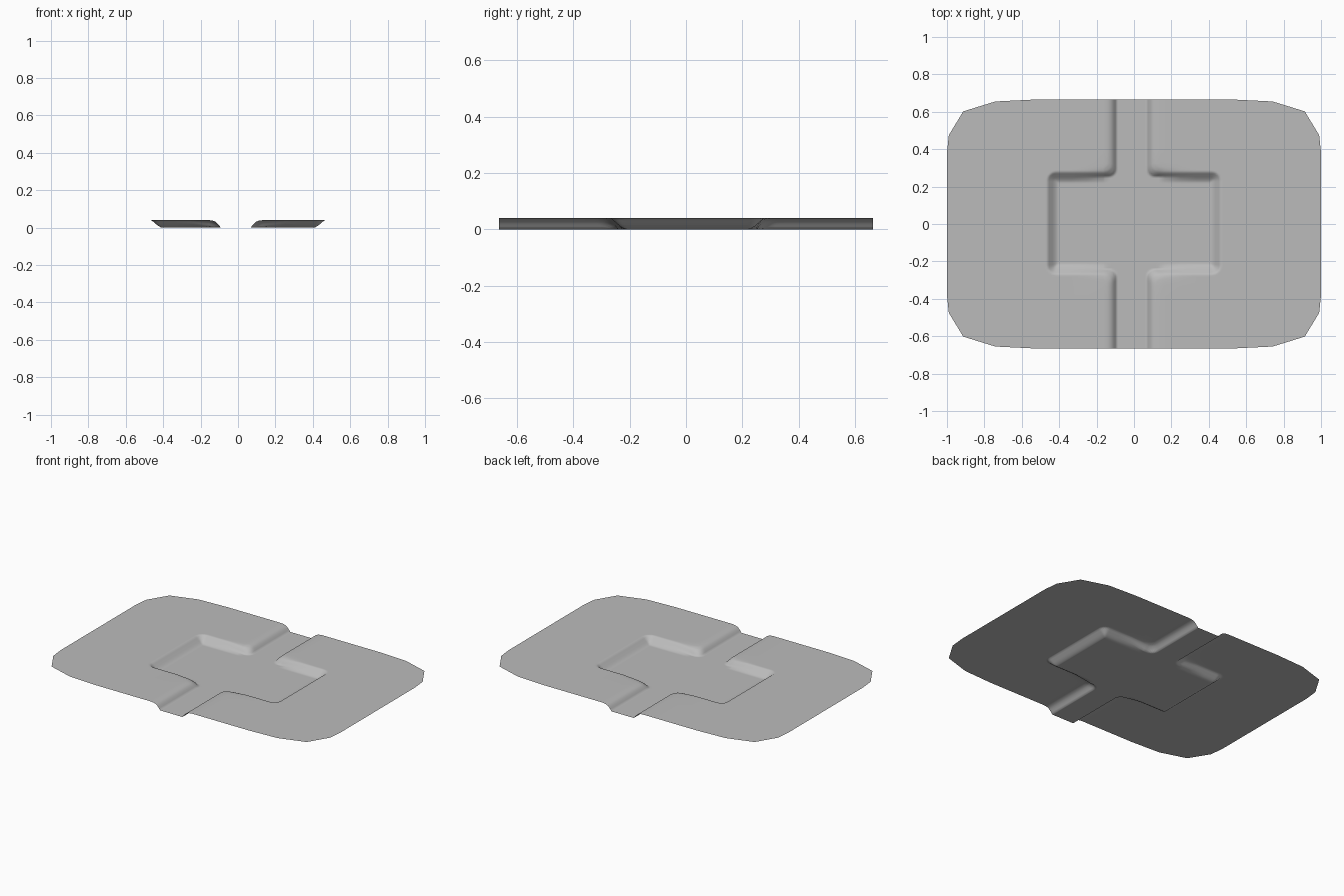
import bpy
import bmesh
from math import hypot
from mathutils import Vector

if "Cube" in bpy.data.objects:
    bpy.data.objects.remove(bpy.data.objects["Cube"], do_unlink=True)

HALF_X, HALF_Y, DEPTH = 1.0, 0.665, 0.04
BOX_X, BOX_Y, BOX_MID = 0.445, 0.255, 0.005
CHANNEL_HALF, CHANNEL_MID = 0.088, -0.012

# Wall profiles: distance outward from the recess outline, height
BOX_WALL = [(-0.035, 0), (-0.018, 0.009), (0.008, 0.031), (0.018, DEPTH)]
CHANNEL_WALL = [(-0.007, 0), (0.002, 0.014), (0.018, 0.03), (0.035, 0.037), (0.06, DEPTH)]


def profile_height(profile, d):
    if d <= profile[0][0]:
        return 0.0
    for (d0, z0), (d1, z1) in zip(profile, profile[1:]):
        if d <= d1:
            return z0 + (z1 - z0) * (d - d0) / (d1 - d0)
    return DEPTH


def rounded_box(x, y, radius=0.03):
    qx = abs(x) - BOX_X + radius
    qy = abs(y - BOX_MID) - BOX_Y + radius
    return hypot(max(qx, 0), max(qy, 0)) + min(max(qx, qy), 0) - radius


def height(x, y, blend=0.05):
    box = rounded_box(x, y)
    channel = abs(x - CHANNEL_MID) - CHANNEL_HALF
    h = max(blend - abs(box - channel), 0) / blend
    d = min(box, channel) - h * h * blend / 4
    t = min(max((abs(x) - 0.13) / 0.1, 0), 1)
    return (1 - t) * profile_height(CHANNEL_WALL, d) + t * profile_height(BOX_WALL, d)


def grid_lines(limit, walls):
    """Coarse lines everywhere, close lines around the walls."""
    fine = [w + 0.008 * i for w in walls for i in range(-8, 9)]
    coarse = [-limit + 2 * limit * i / 24 for i in range(25)]
    coarse = [c for c in coarse if all(abs(c - f) > 0.012 for f in fine)]
    return sorted(set(fine + coarse))


# Sheet with the recess pressed into it
xs = grid_lines(HALF_X, [-BOX_X, CHANNEL_MID - CHANNEL_HALF, CHANNEL_MID + CHANNEL_HALF, BOX_X])
ys = grid_lines(HALF_Y, [BOX_MID - BOX_Y, BOX_MID + BOX_Y])
bm = bmesh.new()
rows = [[bm.verts.new((x, y, height(x, y))) for x in xs] for y in ys]
for low, high in zip(rows, rows[1:]):
    for i in range(len(xs) - 1):
        bm.faces.new((low[i], low[i + 1], high[i + 1], high[i]))

# Trim the four corners
corner = [(HALF_X, 0.38), (0.99, 0.475), (0.913, 0.602), (0.742, 0.655), (0.54, HALF_Y)]
for sx in (-1, 1):
    for sy in (-1, 1):
        for (ax, ay), (bx, by) in zip(corner, corner[1:]):
            normal = Vector((sx * (by - ay), sy * (ax - bx), 0)).normalized()
            bmesh.ops.bisect_plane(
                bm, geom=bm.verts[:] + bm.edges[:] + bm.faces[:],
                plane_co=(sx * ax, sy * ay, 0), plane_no=normal, clear_outer=True)

mesh = bpy.data.meshes.new("recessed_sheet")
bm.to_mesh(mesh)
bm.free()
sheet = bpy.data.objects.new("recessed_sheet", mesh)
bpy.context.collection.objects.link(sheet)
mesh.shade_smooth()

# Plain grey finish
grey = bpy.data.materials.new("light_grey")
grey.use_nodes = True
colour = (0.5, 0.5, 0.5, 1)
grey.diffuse_color = colour
grey.node_tree.nodes["Principled BSDF"].inputs["Base Color"].default_value = colour
mesh.materials.append(grey)
